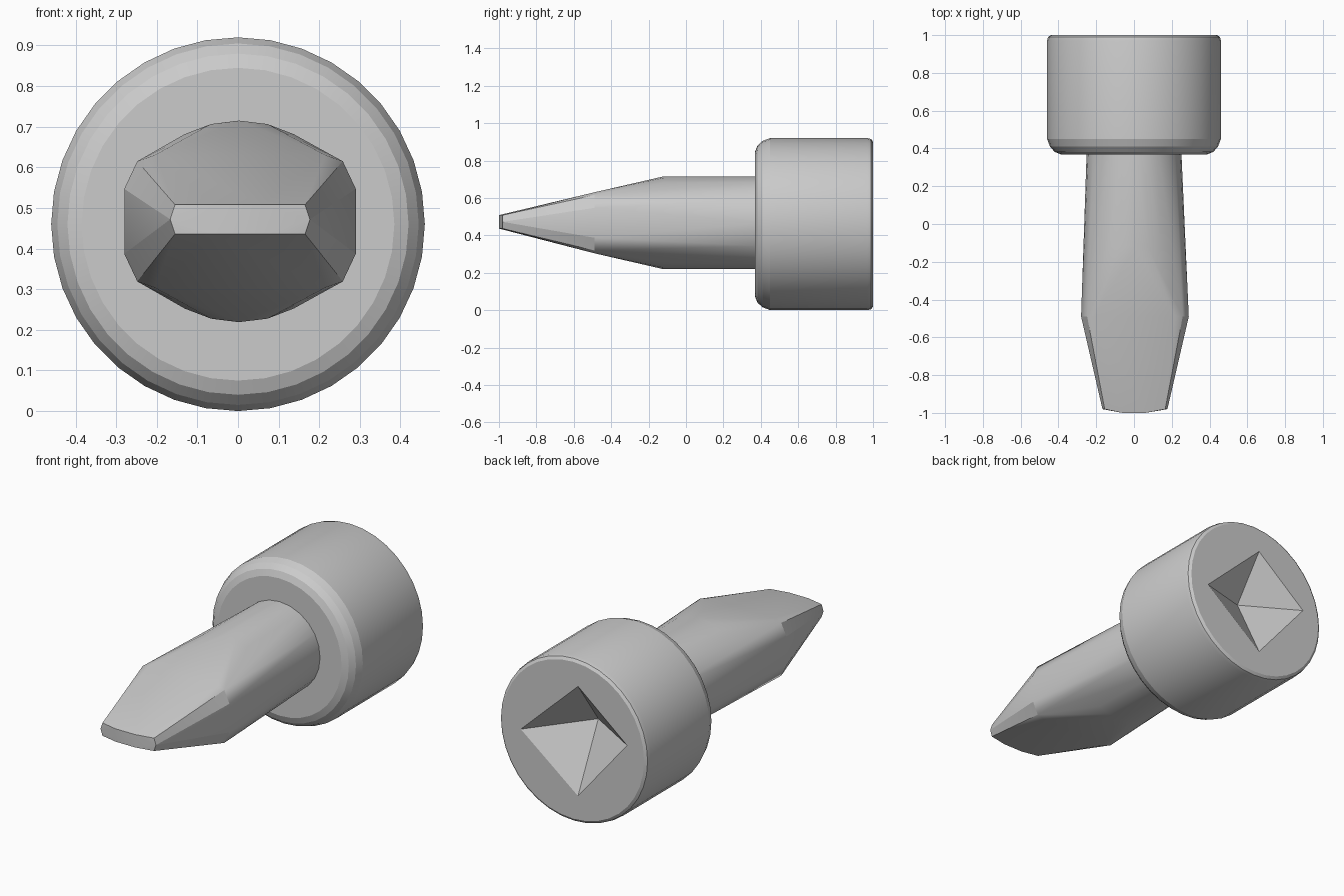
import bpy, bmesh
from math import sin, cos, pi

if "Cube" in bpy.data.objects:
    bpy.data.objects.remove(bpy.data.objects["Cube"])

CZ = 0.46     # height of the long axis
SIDES = 36


def ring(bm, y, rx, rz, cx=0.0, cz=CZ, n=SIDES):
    return [bm.verts.new((cx + rx * cos(2 * pi * i / n), y, cz + rz * sin(2 * pi * i / n)))
            for i in range(n)]


def finish(bm, name, angle):
    bmesh.ops.recalc_face_normals(bm, faces=bm.faces)
    mesh = bpy.data.meshes.new(name)
    bm.to_mesh(mesh)
    bm.free()
    obj = bpy.data.objects.new(name, mesh)
    bpy.context.collection.objects.link(obj)
    bpy.ops.object.select_all(action='DESELECT')
    obj.select_set(True)
    bpy.context.view_layer.objects.active = obj
    bpy.ops.object.shade_smooth_by_angle(angle=angle)
    return obj


# Head: lathed drum with rounded front rim and slightly bevelled back rim
bm = bmesh.new()
profile = [(0.368, 0.385), (0.382, 0.42), (0.41, 0.445), (0.45, 0.46),
           (0.97, 0.46), (0.99, 0.455), (1.0, 0.44)]
rings = [ring(bm, y, r, r) for y, r in profile]
for a, b in zip(rings, rings[1:]):
    for i in range(SIDES):
        j = (i + 1) % SIDES
        bm.faces.new((a[i], a[j], b[j], b[i]))
bm.faces.new(rings[0])

# Four-sided pointed socket sunk into the back of the head
rim = [bm.verts.new((x, 1.0, z)) for x, z in
       ((0.325, 0.435), (-0.03, 0.77), (-0.335, 0.52), (-0.03, 0.155))]
apex = bm.verts.new((-0.03, 0.82, 0.52))
rim_edges = [bm.edges.new((rim[i], rim[(i + 1) % 4])) for i in range(4)]
back_edges = [bm.edges.get((rings[-1][i], rings[-1][(i + 1) % SIDES])) for i in range(SIDES)]
bmesh.ops.triangle_fill(bm, edges=rim_edges + back_edges, use_beauty=True, normal=(0, 1, 0))
for i in range(4):
    bm.faces.new((rim[i], rim[(i + 1) % 4], apex))
finish(bm, "head", 0.35)

# Shaft: round at the head, two slanted flats narrowing to a chisel tip
bm = bmesh.new()
SZ = 0.467
ring(bm, 0.40, 0.25, 0.248, cz=SZ, n=24)
ring(bm, -0.12, 0.268, 0.248, cx=0.003, cz=SZ, n=24)
shoulder = [(0.21, 0.163), (0.253, 0.148), (0.285, 0.08)]
for sx in (-1, 1):
    for sz in (-1, 1):
        for x, z in shoulder:
            bm.verts.new((0.005 + sx * x, -0.49, SZ + sz * z))
        bm.verts.new((0.005 + sx * 0.16, -0.98, 0.472 + sz * 0.036))
        bm.verts.new((sx * 0.06, -1.0, 0.472 + sz * 0.036))
    bm.verts.new((0.005 + sx * 0.172, -0.98, 0.472))
hull = bmesh.ops.convex_hull(bm, input=bm.verts)
loose = {v for v in hull["geom_interior"] if isinstance(v, bmesh.types.BMVert)}
bmesh.ops.delete(bm, geom=list(loose), context='VERTS')
finish(bm, "shaft", 0.28)
